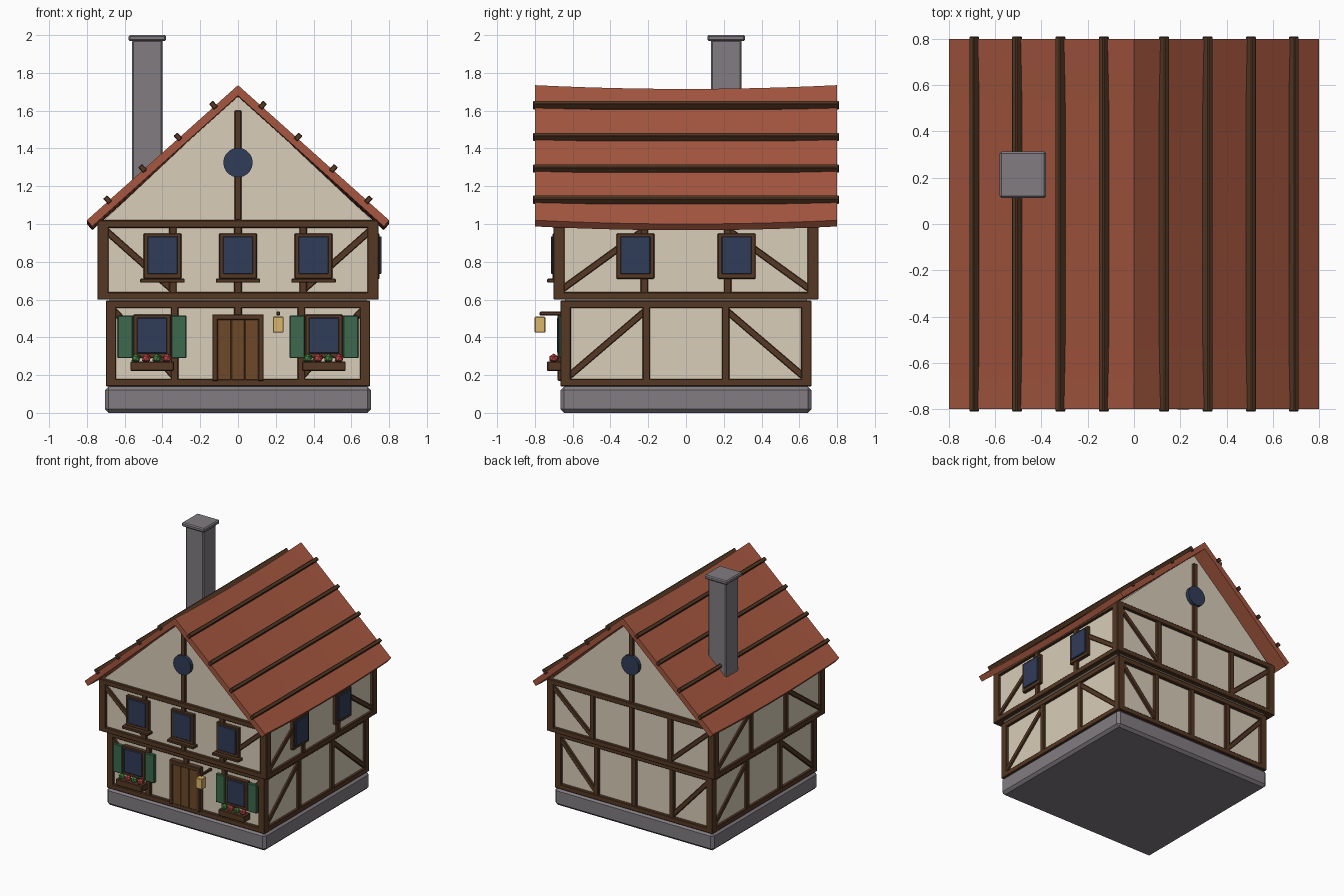
import bpy, bmesh
from math import pi
from mathutils import Vector, Matrix

if "Cube" in bpy.data.objects:
    bpy.data.objects.remove(bpy.data.objects["Cube"])


def mat(name, r, g, b):
    m = bpy.data.materials.new(name)
    m.diffuse_color = (r, g, b, 1)
    m.use_nodes = True
    m.node_tree.nodes["Principled BSDF"].inputs["Base Color"].default_value = m.diffuse_color
    return m


STONE = mat("stone", .22, .2, .22)
PLASTER = mat("plaster", .69, .61, .48)
TIMBER = mat("timber", .09, .04, .018)
ROOF = mat("roof_tile", .38, .095, .05)
GLASS = mat("glass", .03, .045, .095)
GREEN = mat("shutter_green", .045, .14, .075)
DOOR = mat("door_wood", .15, .065, .022)
LAMP = mat("lamp", .72, .47, .15)
RED = mat("flower_red", .5, .06, .06)
LEAF = mat("leaf_green", .06, .22, .05)


def finish(name, bm, m):
    bmesh.ops.recalc_face_normals(bm, faces=bm.faces)
    me = bpy.data.meshes.new(name)
    bm.to_mesh(me)
    bm.free()
    me.materials.append(m)
    ob = bpy.data.objects.new(name, me)
    bpy.context.collection.objects.link(ob)
    return ob


def block(name, c, s, m, bevel=.004, rot=None):
    bm = bmesh.new()
    bmesh.ops.create_cube(bm, size=1)
    bmesh.ops.scale(bm, vec=s, verts=bm.verts)
    if bevel:
        bmesh.ops.bevel(bm, geom=bm.edges[:], offset=bevel, segments=1, affect='EDGES')
    M = Matrix.Translation(c) @ (rot.to_4x4() if rot else Matrix())
    bmesh.ops.transform(bm, matrix=M, verts=bm.verts)
    return finish(name, bm, m)


def beam(name, a, b, normal, w=.04, d=.04):
    # timber between two points, lying on a wall with the given normal
    a, b, n = Vector(a), Vector(b), Vector(normal)
    t = (b - a).normalized()
    rot = Matrix((n, t.cross(n), t)).transposed()
    return block(name, (a + b) / 2, (d, w, (b - a).length), TIMBER, rot=rot)


def loft(name, rings, m):
    bm = bmesh.new()
    vs = [[bm.verts.new(p) for p in r] for r in rings]
    n = len(vs[0])
    for r, q in zip(vs, vs[1:]):
        for i in range(n):
            bm.faces.new((r[i], r[(i + 1) % n], q[(i + 1) % n], q[i]))
    bm.faces.new(vs[0])
    bm.faces.new(vs[-1])
    return finish(name, bm, m)


# Stone base and plastered walls
block("stone_base", (0, 0, .07), (1.41, 1.33, .14), STONE, .02)
block("ground_floor_wall", (0, 0, .37), (1.36, 1.28, .47), PLASTER, 0)
block("upper_floor_wall", (0, 0, .81), (1.45, 1.36, .41), PLASTER, 0)
loft("gable_wall", [[(-.72, y, 1.01), (.72, y, 1.01), (0, y, 1.685)] for y in (-.68, .68)], PLASTER)


# Timber framing of one storey
def storey(name, hx, hy, z0, z1, post_x, post_y, corner):
    for sx in (-1, 1):
        for sy in (-1, 1):
            c = corner / 2 - .02
            block(name + "_corner_post", (sx * (hx - c), sy * (hy - c), (z0 + z1) / 2),
                  (corner, corner, z1 - z0), TIMBER)
    for axis, near, run, p in ((1, hy, hx, post_x), (0, hx, hy, post_y)):
        for s in (-1, 1):
            def P(u, z):
                return (u, s * near, z) if axis else (s * near, u, z)
            n = (0, s, 0) if axis else (s, 0, 0)
            for z in (z0 + .02, z1 - .02):
                beam(name + "_rail", P(-run - .02, z), P(run + .02, z), n)
            for u in ((-p, 0, p) if axis else (-p, p)):
                beam(name + "_post", P(u, z0 + .02), P(u, z1 - .02), n, d=.036)
            for k in (-1, 1):
                hi, lo = ((run - .02), p) if axis else (p, run - .02)
                beam(name + "_brace", P(k * hi, z1 - .05), P(k * lo, z0 + .05), n, .035, .03)


storey("lower", .68, .645, .14, .595, .335, .21, .055)
storey("upper", .725, .682, .6, 1.02, .345, .22, .06)

# Gable posts and round windows, front and back
for s in (-1, 1):
    beam("gable_post", (0, s * .68, 1.02), (0, s * .68, 1.6), (0, s, 0), .037)
    bm = bmesh.new()
    bmesh.ops.create_cone(bm, cap_ends=True, segments=20, radius1=.078, radius2=.078, depth=.04,
                          matrix=Matrix.Translation((0, s * .69, 1.325)) @ Matrix.Rotation(pi / 2, 4, 'X'))
    finish("round_window", bm, GLASS)

# Sagging roof
rings = []
for i in range(13):
    y = -.8 + 1.6 * i / 12
    d = -.02 * (1 - (y / .8) ** 2)
    rings.append([(x, y, z + d) for x, z in ((0, 1.735), (.8, 1.02), (.772, .987), (0, 1.68),
                                             (-.772, .987), (-.8, 1.02))])
loft("roof", rings, ROOF)
slope = Vector((.8, 0, -.715)).normalized()
for s in (-1, 1):
    for x in (.13, .318, .505, .69):
        t = Vector((s * slope.x, 0, slope.z))
        rot = Matrix((t, Vector((0, 1, 0)), t.cross(Vector((0, 1, 0))))).transposed()
        block("roof_batten", (s * x, 0, 1.745 - .894 * x), (.028, 1.62, .04), TIMBER, rot=rot)

# Chimney
block("chimney_stack", (-.48, .213, 1.57), (.16, .16, .81), STONE, .008)
block("chimney_cap", (-.48, .213, 1.984), (.2, .2, .032), STONE, .008)

# Upper windows: three on the front, two on the right side
for x in (-.4, 0, .4):
    block("window_frame", (x, -.685, .83), (.2, .045, .24), TIMBER)
    block("window_glass", (x, -.69, .835), (.16, .05, .2), GLASS)
    block("window_sill", (x, -.7, .7), (.235, .07, .022), TIMBER)
for y in (-.268, .268):
    block("side_window_frame", (.727, y, .83), (.045, .2, .24), TIMBER)
    block("side_window_glass", (.735, y, .835), (.05, .16, .2), GLASS)

# Lower windows with shutters and flower boxes
for c in (-.455, .455):
    block("lower_window_frame", (c, -.65, .405), (.2, .045, .23), TIMBER)
    block("lower_window_glass", (c, -.657, .41), (.16, .05, .19), GLASS)
    for s in (-1, 1):
        block("shutter", (c + s * .142, -.66, .403), (.08, .03, .225), GREEN)
    block("flower_box", (c, -.695, .247), (.23, .08, .05), TIMBER)
    for i in range(4):
        bm = bmesh.new()
        bmesh.ops.create_icosphere(bm, subdivisions=1, radius=.026,
                                   matrix=Matrix.Translation((c - .085 + i * .055, -.7, .288)))
        finish("flower", bm, RED if i % 2 else LEAF)

# Door with frame and planks
for s in (-1, 1):
    block("door_jamb", (s * .121, -.655, .345), (.03, .05, .35), TIMBER)
block("door_lintel", (0, -.655, .507), (.272, .05, .03), TIMBER)
for x in (-.072, 0, .072):
    block("door_plank", (x, -.652, .335), (.072, .04, .32), DOOR, .003)

# Lantern on its arm
block("lantern_arm", (.213, -.71, .526), (.02, .13, .02), TIMBER)
block("lantern", (.213, -.773, .467), (.056, .056, .085), LAMP)
